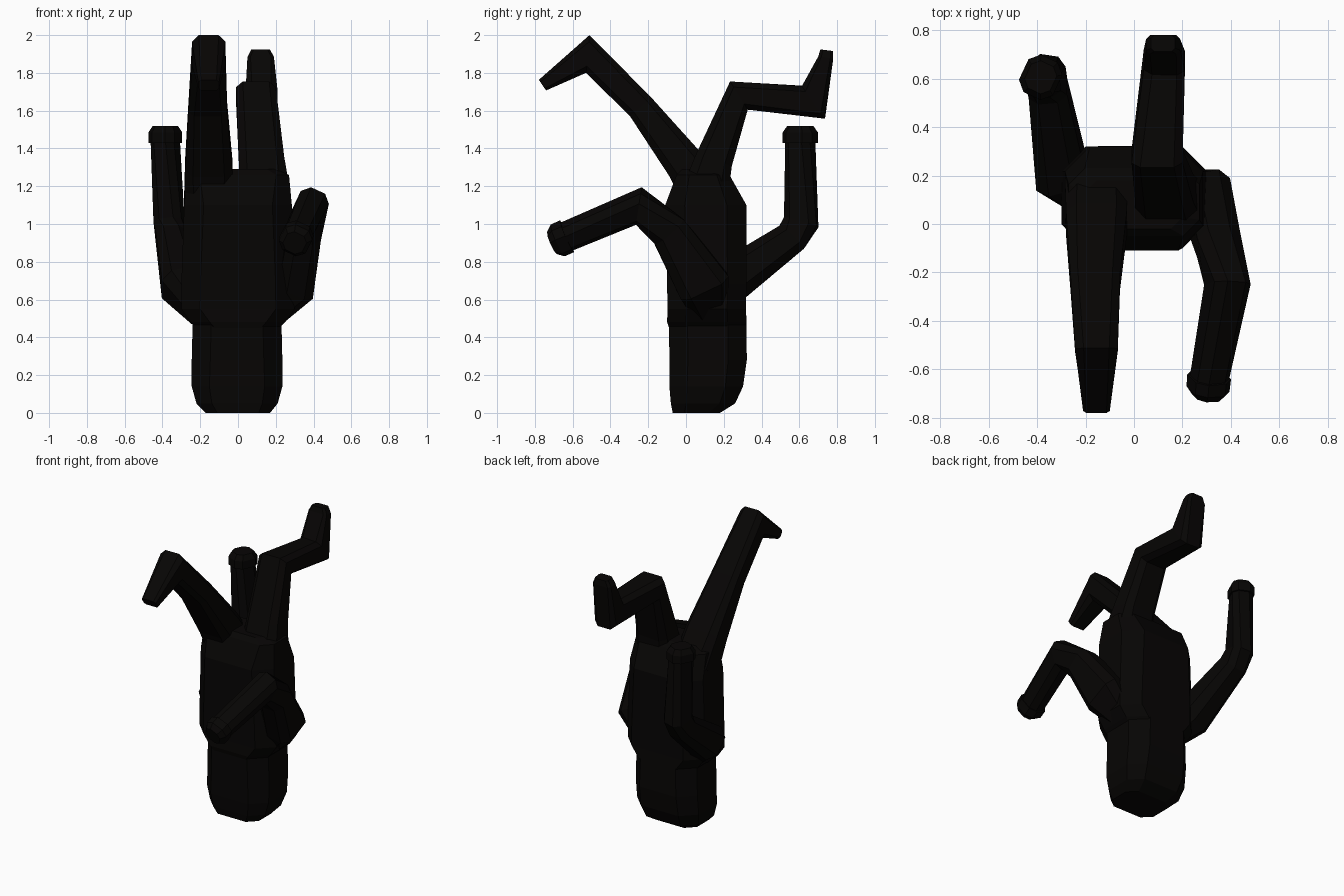
import bpy, bmesh
from math import radians
from mathutils import Vector, Matrix

black = bpy.data.materials.new("near_black")
black.diffuse_color = (0.002, 0.0015, 0.0012, 1)


def loft(name, rings, cut=0.45, level=False):
    """Skin chamfered-rectangle rings (x, y, z, half width, half depth, roll), mitred or level."""
    pts = [Vector(r[:3]) for r in rings]
    bm = bmesh.new()
    loops = []
    for i, (p, r) in enumerate(zip(pts, rings)):
        t = Vector()
        if i > 0:
            t += (p - pts[i - 1]).normalized()
        if i < len(pts) - 1:
            t += (pts[i + 1] - p).normalized()
        t = Vector((0, 0, 1)) if level else t.normalized()
        n = t.cross(Vector((1, 0, 0))).normalized()
        if len(r) > 5:
            n = Matrix.Rotation(radians(r[5]), 3, t) @ n
        u = n.cross(t).normalized()
        a, b = r[3], r[4]
        c = cut * min(a, b)
        shape = [(a, b - c), (a - c, b), (c - a, b), (-a, b - c),
                 (-a, c - b), (c - a, -b), (a - c, -b), (a, c - b)]
        loops.append([bm.verts.new(p + u * x + n * y) for x, y in shape])
    for l0, l1 in zip(loops, loops[1:]):
        for k in range(8):
            j = (k + 1) % 8
            bm.faces.new((l0[k], l0[j], l1[j], l1[k]))
    bm.faces.new(loops[0])
    bm.faces.new(loops[-1])
    bmesh.ops.recalc_face_normals(bm, faces=bm.faces)
    mesh = bpy.data.meshes.new(name)
    bm.to_mesh(mesh)
    bm.free()
    mesh.materials.append(black)
    obj = bpy.data.objects.new(name, mesh)
    bpy.context.collection.objects.link(obj)
    return obj


# Head, crown on the ground
loft("head", [(0, 0.055, 0, 0.17, 0.125), (-0.005, 0.09, 0.05, 0.215, 0.17),
              (-0.005, 0.107, 0.14, 0.24, 0.195), (-0.005, 0.117, 0.28, 0.24, 0.205),
              (-0.005, 0.115, 0.48, 0.235, 0.205)], cut=0.48, level=True)

# Torso with collar, shoulders at the bottom and hips at the top
loft("torso", [(0, 0.11, 0.45, 0.22, 0.2), (0, 0.11, 0.48, 0.25, 0.21),
               (0, 0.11, 0.55, 0.3, 0.208), (0, 0.11, 0.68, 0.3, 0.21),
               (0, 0.105, 1.1, 0.285, 0.215), (0, 0.09, 1.26, 0.27, 0.14),
               (0, 0.08, 1.29, 0.2, 0.1)], cut=0.48, level=True)

# Leg kicked forward
loft("forward_leg", [(-0.155, 0.12, 1.12, 0.13, 0.13), (-0.155, 0.0, 1.31, 0.125, 0.105),
                     (-0.16, -0.24, 1.62, 0.102, 0.075), (-0.155, -0.52, 1.9, 0.088, 0.1),
                     (-0.155, -0.76, 1.735, 0.055, 0.034)], cut=0.4)

# Leg kicked backward, knee bent
loft("backward_leg", [(0.14, 0.09, 1.12, 0.14, 0.13), (0.125, 0.145, 1.33, 0.12, 0.1),
                      (0.095, 0.28, 1.68, 0.105, 0.088), (0.125, 0.675, 1.645, 0.085, 0.105),
                      (0.12, 0.74, 1.88, 0.07, 0.04), (0.12, 0.745, 1.92, 0.05, 0.034)],
     cut=0.4)

# Arm swung backward
loft("backward_arm", [(-0.18, 0.1, 0.53, 0.08, 0.08), (-0.3, 0.21, 0.68, 0.11, 0.12),
                      (-0.355, 0.56, 0.93, 0.08, 0.088), (-0.365, 0.61, 1.01, 0.075, 0.09, -10),
                      (-0.385, 0.605, 1.44, 0.068, 0.072, -25)], cut=0.5)
loft("backward_hand", [(-0.385, 0.605, 1.43, 0.077, 0.085, -25),
                       (-0.385, 0.605, 1.485, 0.077, 0.085, -25),
                       (-0.385, 0.605, 1.52, 0.058, 0.062, -25)], cut=0.5)

# Arm swung forward
loft("forward_arm", [(0.18, 0.13, 0.54, 0.08, 0.09), (0.305, 0.09, 0.68, 0.1, 0.14),
                     (0.35, -0.09, 0.96, 0.09, 0.1), (0.385, -0.25, 1.095, 0.082, 0.092, -25),
                     (0.31, -0.64, 0.93, 0.072, 0.072, -25)], cut=0.5)
loft("forward_hand", [(0.31, -0.63, 0.935, 0.08, 0.083, -25),
                      (0.305, -0.68, 0.913, 0.078, 0.083, -25),
                      (0.3, -0.71, 0.9, 0.056, 0.058, -25)], cut=0.5)
